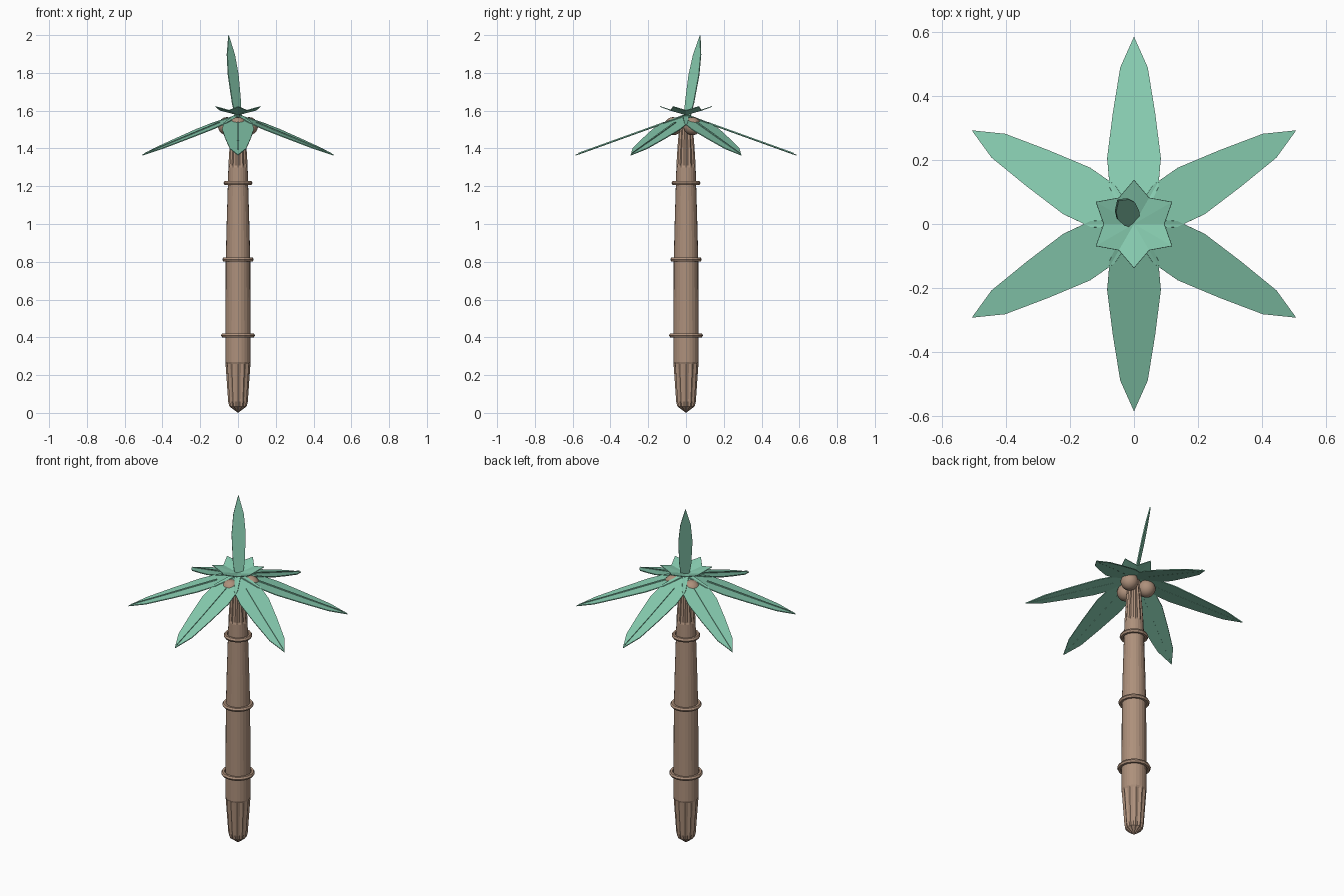
import bpy, bmesh, math
from mathutils import Vector, Matrix

if "Cube" in bpy.data.objects:
    bpy.data.objects.remove(bpy.data.objects["Cube"])


def material(name, color):
    m = bpy.data.materials.new(name)
    m.diffuse_color = (*color, 1)
    m.use_nodes = True
    m.node_tree.nodes["Principled BSDF"].inputs["Base Color"].default_value = m.diffuse_color
    return m


BROWN = material("bark", (0.42, 0.28, 0.20))
GREEN = material("leaf", (0.24, 0.60, 0.43))


def add_object(name, bm, mat, thickness=0):
    bmesh.ops.recalc_face_normals(bm, faces=bm.faces)
    mesh = bpy.data.meshes.new(name)
    bm.to_mesh(mesh)
    bm.free()
    mesh.materials.append(mat)
    ob = bpy.data.objects.new(name, mesh)
    bpy.context.collection.objects.link(ob)
    if thickness:
        s = ob.modifiers.new("thickness", "SOLIDIFY")
        s.thickness = thickness
        s.offset = 0
    return ob


def blade(name, outline, base, along, across, thickness):
    """Flat leaf: outline is (distance along, half width) pairs ending in a tip."""
    bm = bmesh.new()
    base, along, across = Vector(base), Vector(along).normalized(), Vector(across).normalized()
    rows = [[bm.verts.new(base + along * d + across * w * s) for s in (-1, 0, 1)]
            for d, w in outline[:-1]]
    tip = bm.verts.new(base + along * outline[-1][0])
    for a, b in zip(rows, rows[1:]):
        for i in (0, 1):
            bm.faces.new((a[i], a[i + 1], b[i + 1], b[i]))
    for i in (0, 1):
        bm.faces.new((rows[-1][i], rows[-1][i + 1], tip))
    return add_object(name, bm, GREEN, thickness)


# Trunk: (height, ridge radius, groove radius), fluted at both ends
SIDES = 24
profile = [(0.035, 0.046, 0.040), (0.06, 0.052, 0.045), (0.26, 0.066, 0.060),
           (0.27, 0.067, 0.067), (0.80, 0.065, 0.065), (1.00, 0.060, 0.060),
           (1.30, 0.051, 0.051), (1.31, 0.051, 0.045), (1.42, 0.044, 0.038),
           (1.56, 0.032, 0.027)]
bm = bmesh.new()
loops = []
for z, ridge, groove in profile:
    loop = []
    for i in range(SIDES):
        a = math.tau * i / SIDES
        r = groove if i % 2 else ridge
        loop.append(bm.verts.new((r * math.cos(a), r * math.sin(a), z)))
    loops.append(loop)
foot, cap = bm.verts.new((0, 0, 0.0)), bm.verts.new((0, 0, 1.57))
for i in range(SIDES):
    j = (i + 1) % SIDES
    for a, b in zip(loops, loops[1:]):
        bm.faces.new((a[i], a[j], b[j], b[i]))
    bm.faces.new((foot, loops[0][j], loops[0][i]))
    bm.faces.new((cap, loops[-1][i], loops[-1][j]))
add_object("trunk", bm, BROWN)

# Bark rings
for n, (z, outer) in enumerate([(0.41, 0.09), (0.812, 0.084), (1.217, 0.077)]):
    bpy.ops.mesh.primitive_torus_add(location=(0, 0, z), major_radius=outer - 0.012,
                                     minor_radius=0.012, major_segments=16, minor_segments=6)
    ring = bpy.context.object
    ring.name = f"bark_ring_{n + 1}"
    ring.data.materials.append(BROWN)

# Coconuts
for n in range(3):
    a = math.radians(-90 + 120 * n)
    bm = bmesh.new()
    bmesh.ops.create_uvsphere(bm, u_segments=14, v_segments=9, radius=0.048,
                              matrix=Matrix.Translation((0.068 * math.cos(a), 0.068 * math.sin(a), 1.518)))
    nut = add_object(f"coconut_{n + 1}", bm, BROWN)
    for p in nut.data.polygons:
        p.use_smooth = True

# Drooping fronds with a raised midrib
frond = [(0.0, 0.02), (0.12, 0.076), (0.22, 0.084), (0.37, 0.066), (0.52, 0.043), (0.622, 0)]
rib = [(0.12, 0.006), (0.35, 0.005), (0.605, 0)]
for n in range(6):
    a = math.radians(30 + 60 * n)
    out = Vector((math.cos(a), math.sin(a), -0.36))
    side = (-math.sin(a), math.cos(a), 0)
    blade(f"frond_{n + 1}", frond, (0, 0, 1.575), out, side, 0.005)
    blade(f"frond_rib_{n + 1}", rib, (0, 0, 1.577), out, side, 0.010)

# Upturned star of small crown leaves
bm = bmesh.new()
center = bm.verts.new((0, 0, 1.578))
rim = []
for i in range(12):
    a = math.radians(30 + 30 * i)
    r, z = (0.095, 1.602) if i % 2 else (0.138, 1.622)
    rim.append(bm.verts.new((r * math.cos(a), r * math.sin(a), z)))
for i in range(12):
    bm.faces.new((center, rim[i], rim[(i + 1) % 12]))
add_object("crown_leaves", bm, GREEN, 0.004)

# Upright centre leaf
spear = [(0.0, 0.022), (0.07, 0.032), (0.22, 0.038), (0.33, 0.028), (0.433, 0)]
blade("spear_leaf", spear, (0.0, 0.008, 1.573), (-0.05, 0.067, 0.425), (1, 1, 0), 0.006)
